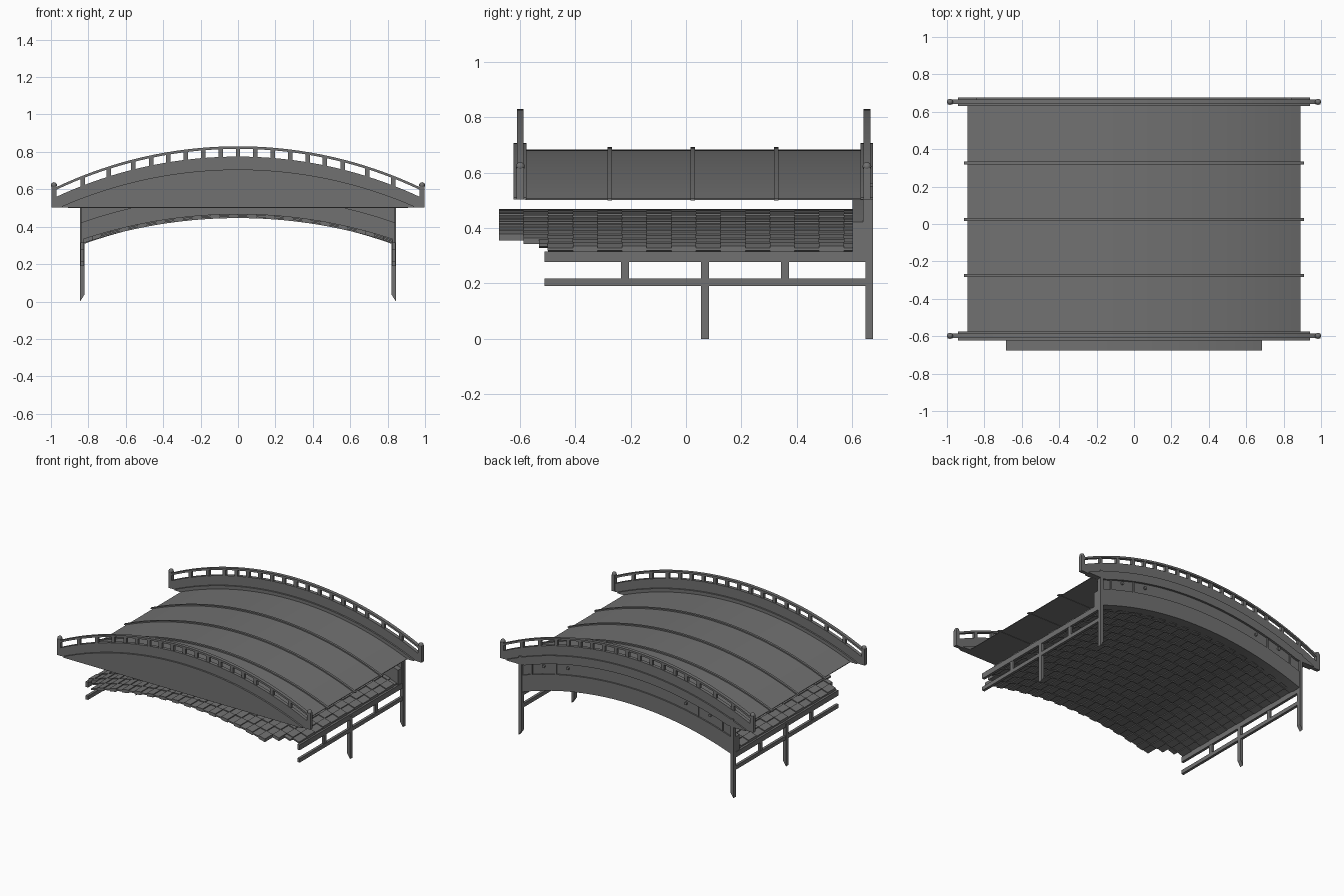
import bpy, bmesh, math

if "Cube" in bpy.data.objects:
    bpy.data.objects.remove(bpy.data.objects["Cube"])

wood = bpy.data.materials.new("dark grey wood")
wood.diffuse_color = (0.165, 0.165, 0.165, 1)
wood.use_nodes = True
wood.node_tree.nodes["Principled BSDF"].inputs["Base Color"].default_value = wood.diffuse_color


def finish(name, bm, smooth=False):
    bmesh.ops.recalc_face_normals(bm, faces=bm.faces)
    me = bpy.data.meshes.new(name)
    bm.to_mesh(me)
    bm.free()
    me.materials.append(wood)
    ob = bpy.data.objects.new(name, me)
    bpy.context.collection.objects.link(ob)
    if smooth:
        bpy.ops.object.select_all(action='DESELECT')
        ob.select_set(True)
        bpy.context.view_layer.objects.active = ob
        bpy.ops.object.shade_smooth_by_angle(angle=math.radians(30))
    return ob


def arc(mid, end, half):
    """Circular arc height: mid at x=0, end at x=half."""
    s = mid - end
    r = (half * half + s * s) / (2 * s)
    return lambda x: mid - r + math.sqrt(r * r - x * x)


def add_strip(bm, x0, x1, bot, top, y0, y1, n):
    """Closed solid between two height curves."""
    rings = []
    for i in range(n + 1):
        x = x0 + (x1 - x0) * i / n
        b, t = bot(x), top(x)
        rings.append([bm.verts.new(c) for c in
                      ((x, y0, b), (x, y1, b), (x, y1, t), (x, y0, t))])
    for a, b in zip(rings, rings[1:]):
        for k in range(4):
            bm.faces.new((a[k], a[(k + 1) % 4], b[(k + 1) % 4], b[k]))
    bm.faces.new(rings[0])
    bm.faces.new(rings[-1])


def strip(name, half, bot, top, y0, y1, n=40):
    bm = bmesh.new()
    add_strip(bm, -half, half, bot, top, y0, y1, n)
    return finish(name, bm, True)


def add_box(bm, x0, x1, y0, y1, z0, z1):
    add_strip(bm, x0, x1, lambda x: z0, lambda x: z1, y0, y1, 1)


def flat(z):
    return lambda x: z


# Deck with its three raised battens
strip("deck", 0.89, flat(0.502), arc(0.683, 0.506, 0.89), -0.58, 0.64)
for i, y in enumerate((-0.275, 0.025, 0.325)):
    strip(f"deck_batten_{i}", 0.91, flat(0.50), arc(0.692, 0.506, 0.91), y - 0.008, y + 0.008)

# Side fascias: solid in front, arched band at the back
fascia_top = arc(0.706, 0.51, 0.94)
strip("front_fascia", 0.94, flat(0.503), fascia_top, -0.622, -0.575)
strip("back_fascia", 0.94, lambda x: max(0.503, fascia_top(x) - 0.06), fascia_top, 0.63, 0.675)

# Railings
panel_top = arc(0.775, 0.558, 0.975)
rail_top = arc(0.83, 0.61, 0.975)
for side, y in (("front", -0.598), ("back", 0.653)):
    low = (lambda x: 0.503) if side == "front" else (lambda x: max(0.503, fascia_top(x) - 0.06))
    strip(side + "_railing_board", 0.975, low, panel_top, y - 0.012, y + 0.012)
    strip(side + "_handrail", 0.975, lambda x: rail_top(x) - 0.014, rail_top, y - 0.012, y + 0.012)
    bm = bmesh.new()
    for ax in (0, 0.093, 0.187, 0.28, 0.374, 0.465, 0.56, 0.69, 0.83):
        for x in {ax, -ax}:
            add_box(bm, x - 0.012, x + 0.012, y - 0.009, y + 0.009,
                    panel_top(x) - 0.01, rail_top(x) - 0.008)
    finish(side + "_balusters", bm)
    # Newel posts with round caps
    bm = bmesh.new()
    for s in (-1, 1):
        x = s * 0.984
        add_box(bm, x - 0.013, x + 0.013, y - 0.013, y + 0.013, 0.503, 0.618)
        cap = bmesh.ops.create_uvsphere(bm, u_segments=16, v_segments=8, radius=0.016)["verts"]
        bmesh.ops.translate(bm, verts=cap, vec=(x, y, 0.622))
    finish(side + "_newel_posts", bm, True)

# Back wall: main arch beam, recessed panel, dividers and pegs
beam_bot = arc(0.452, 0.302, 0.84)
beam_top = arc(0.565, 0.422, 0.84)
strip("back_arch_beam", 0.84, beam_bot, beam_top, 0.60, 0.67)
strip("back_wall_panel", 0.84, lambda x: beam_top(x) - 0.01,
      lambda x: fascia_top(x) - 0.02, 0.638, 0.66)
bm = bmesh.new()
for s in (-1, 1):
    for ax in (0.56, 0.75):
        x = s * ax
        add_box(bm, x - 0.006, x + 0.006, 0.65, 0.667, beam_top(x) - 0.01, fascia_top(x) - 0.05)
    for ax, z in ((0.655, 0.535), (0.465, 0.57)):
        peg = bmesh.ops.create_cone(bm, cap_ends=True, segments=12, radius1=0.011,
                                    radius2=0.011, depth=0.014)["verts"]
        for v in peg:
            v.co = (s * ax + v.co.x, 0.664 + v.co.z, z + v.co.y)
finish("back_wall_pegs_and_dividers", bm)

# Arched lattice: thin shell with staggered thick blocks, stepped at the front corners
mid = arc(0.458, 0.32, 0.84)
cols, cell = 34, 1.66 / 34
ys = [-0.675 + k * 1.28 / 14.4 for k in range(15)] + [0.605]
shell, blocks = bmesh.new(), bmesh.new()
for i in range(cols):
    x0 = -0.83 + i * cell
    x1 = x0 + cell
    ax = abs(x0 + cell / 2)
    start = -0.675 if ax < 0.69 else -0.586 if ax < 0.75 else -0.53 if ax < 0.79 else -0.50
    add_strip(shell, x0, x1, lambda x: mid(x) - 0.005, lambda x: mid(x) + 0.005, start, 0.605, 1)
    for j in range(15):
        lo, hi = max(ys[j], start), ys[j + 1]
        if (i + j) % 2 == 0 and hi - lo > 0.01:
            add_strip(blocks, x0, x1, lambda x: mid(x) - 0.012, lambda x: mid(x) + 0.011, lo, hi, 1)
finish("lattice_shell", shell)
finish("lattice_blocks", blocks)

# Trestles at both ends: slanted-foot posts, cross beams and short studs
for side, s in (("left", -1), ("right", 1)):
    bm = bmesh.new()
    for y0, y1, top in ((0.647, 0.675, 0.56), (0.054, 0.083, 0.30)):
        foot = lambda x: 0.035 * (0.845 - abs(x)) / 0.023
        add_strip(bm, s * 0.822, s * 0.845, foot, flat(top), y0, y1, 1)
    finish(side + "_posts", bm)
    bm = bmesh.new()
    for z0, z1 in ((0.19, 0.217), (0.278, 0.316)):
        add_box(bm, s * 0.824, s * 0.843, -0.51, 0.65, z0, z1)
    for y in (-0.22, 0.357):
        add_box(bm, s * 0.826, s * 0.841, y - 0.014, y + 0.014, 0.21, 0.285)
    finish(side + "_cross_beams", bm)
